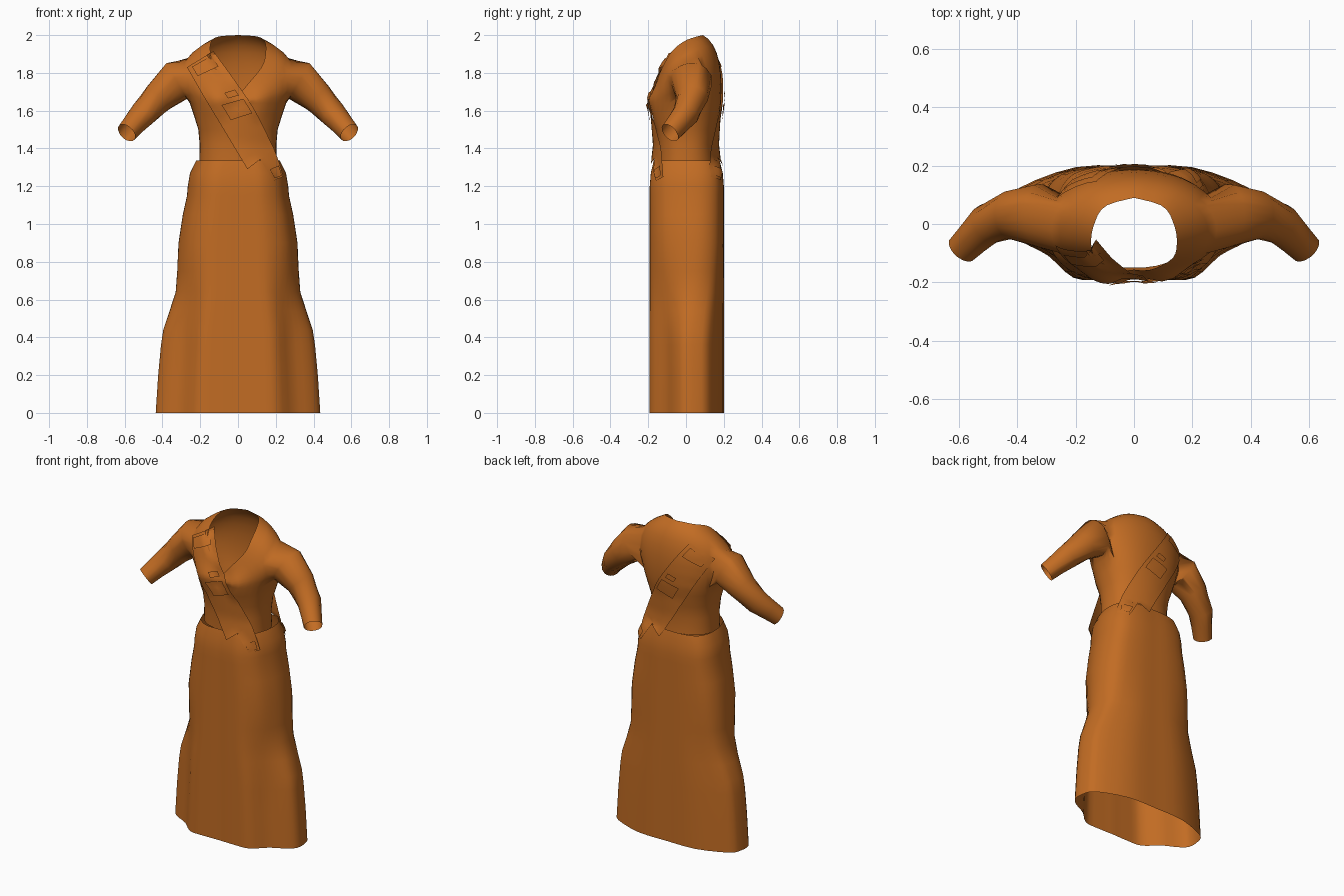
import bpy, bmesh, math
from mathutils import Vector
from mathutils.bvhtree import BVHTree

if "Cube" in bpy.data.objects:
    bpy.data.objects.remove(bpy.data.objects["Cube"])

mat = bpy.data.materials.new("rust_cloth")
mat.diffuse_color = (0.54, 0.15, 0.017, 1)
mat.use_nodes = True
mat.node_tree.nodes["Principled BSDF"].inputs["Base Color"].default_value = mat.diffuse_color


def curve(pts, t):
    """Catmull-Rom point through pts, t in 0..1"""
    n = len(pts) - 1
    f = min(max(t, 0), 1) * n
    i = min(int(f), n - 1)
    f -= i
    p = [Vector(pts[min(max(k, 0), n)]) for k in range(i - 1, i + 3)]
    return 0.5 * (2 * p[1] + (p[2] - p[0]) * f + (2 * p[0] - 5 * p[1] + 4 * p[2] - p[3]) * f ** 2
                  + (3 * p[1] - p[0] - 3 * p[2] + p[3]) * f ** 3)


def lerp_table(tab, z):
    for (a, u), (b, v) in zip(tab, tab[1:]):
        if z <= b:
            return u + (v - u) * max(0, (z - a) / (b - a))
    return tab[-1][1]


def finish(name, bm, angle=50):
    bmesh.ops.recalc_face_normals(bm, faces=bm.faces)
    me = bpy.data.meshes.new(name)
    bm.to_mesh(me)
    bm.free()
    ob = bpy.data.objects.new(name, me)
    bpy.context.collection.objects.link(ob)
    me.materials.append(mat)
    bpy.ops.object.select_all(action='DESELECT')
    ob.select_set(True)
    bpy.context.view_layer.objects.active = ob
    bpy.ops.object.shade_smooth_by_angle(angle=math.radians(angle))
    return ob


def quads(bm, rows, closed=False, skip=lambda r, c: False):
    n = len(rows[0])
    for r in range(len(rows) - 1):
        for c in range(n if closed else n - 1):
            if not skip(r, c):
                d = (c + 1) % n
                bm.faces.new((rows[r][c], rows[r][d], rows[r + 1][d], rows[r + 1][c]))


# skirt: rounded hip section blending into a pinched-front hem section
hip = [(0, -.19), (.25, -.192), (.52, -.185), (.8, -.135), (.95, -.05), (1, .03),
       (.96, .11), (.78, .172), (.4, .198), (0, .2)]
hem = [(0, -.19), (.25, -.192), (.48, -.184), (.68, -.108), (.88, -.062), (.99, -.015),
       (.99, .06), (.9, .125), (.46, .195), (0, .2)]
rings = [(0, .435, 1), (.2, .422, 1), (.36, .407, 1), (.44, .395, .9), (.54, .362, .7), (.64, .33, .4),
         (.75, .322, .2), (.9, .315, 0), (1.05, .292, 0), (1.15, .27, 0), (1.2, .266, 0), (1.27, .254, 0),
         (1.335, .222, 0)]
bm = bmesh.new()
rows = []
for z, w, k in rings:
    s = lerp_table([(1.2, 1), (1.27, .97), (1.335, .89)], z)
    side = [curve(hip, i / 27).lerp(curve(hem, i / 27), k) for i in range(28)]
    loop = [(p.x, p.y) for p in side] + [(-p.x, p.y) for p in side[-2:0:-1]]
    rows.append([bm.verts.new((x * w, y * s, z)) for x, y in loop])
quads(bm, rows, closed=True)
skirt = finish("skirt", bm)

# bodice: right half lofted up to a V neckline, with a sleeve grown from the arm hole
N = 20
neck = [(0, -.155, 1.68), (.06, -.155, 1.75), (.13, -.12, 1.84), (.147, -.07, 1.92),
        (.138, -.005, 1.97), (.10, .06, 1.993), (0, .09, 2.0)]
torso = [(1.32, .205, -.15, .155), (1.42, .203, -.15, .147), (1.5, .21, -.16, .16),
         (1.58, .235, -.17, .177), (1.64, .255, -.17, .185)]
steps = [.14, .28, .43, .58, .71, .86, 1]


def bust(p):
    if p.y < 0:
        p.y -= .035 * math.exp(-((p.x - .115) ** 2 + (p.z - 1.635) ** 2) / .005)
    return p


def ring_point(ring, c):
    z, w, yf, yb = ring
    a = math.pi * c / N
    x = w * abs(math.sin(a)) ** .85 if 0 < c < N else 0
    y = math.cos(a)
    return Vector((x, (yf if y > 0 else yb) * abs(y) ** .85, z))


bm = bmesh.new()
rows = [[bm.verts.new(bust(ring_point(r, c))) for c in range(N + 1)] for r in torso]
for t in steps:
    row = []
    for c in range(N + 1):
        a, b = ring_point(torso[-1], c), curve(neck, c / N)
        k = Vector((a.x * (1.1 + .42 * math.sin(math.pi * c / N) ** 2), a.y * 1.1, b.z - .035 - .025 * c / N))
        row.append(bm.verts.new(bust((1 - t) ** 2 * a + 2 * t * (1 - t) * k + t * t * b)))
    rows.append(row)
r0, r1, c0, c1 = 4, 8, 7, 13
quads(bm, rows, skip=lambda r, c: r0 <= r < r1 and c0 <= c < c1)
loop = ([rows[r0][c] for c in range(c0, c1 + 1)] + [rows[r][c1] for r in range(r0 + 1, r1 + 1)]
        + [rows[r1][c] for c in range(c1 - 1, c0 - 1, -1)] + [rows[r][c0] for r in range(r1 - 1, r0, -1)])
mid = sum((v.co for v in loop), Vector()) / len(loop)


def frame(d):
    d = Vector(d).normalized()
    e1 = (Vector((0, 0, 1)) - d * d.z).normalized()
    return e1, d.cross(e1)


arm = [((.325, .03, 1.757), .11, (.87, 0, -.5)), ((.42, .032, 1.67), .085, (.72, -.05, -.7)),
       ((.503, .0, 1.583), .071, (.65, -.4, -.65)), ((.55, -.045, 1.53), .061, (.58, -.55, -.6)),
       ((.59, -.085, 1.483), .055, (.55, -.6, -.58))]
e1, e2 = frame(arm[0][2])
angles = [math.atan2((v.co - mid).dot(e2), (v.co - mid).dot(e1)) for v in loop]
sleeve = [loop]
for c, r, d in arm:
    e1, e2 = frame(d)
    sleeve.append([bm.verts.new(Vector(c) + r * (math.cos(a) * e1 + math.sin(a) * e2)) for a in angles])
quads(bm, sleeve, closed=True)
bodice = finish("bodice", bm, 70)
mirror = bodice.modifiers.new("mirror", 'MIRROR')
mirror.merge_threshold = .0005

# sash: strips laid over the front and back of the body
bpy.context.view_layer.update()
deps = bpy.context.evaluated_depsgraph_get()
trees = [BVHTree.FromObject(o, deps) for o in (bodice, skirt)]
limits = {-1: [(1.2, .185), (1.33, .175), (1.42, .165), (1.6, .18), (1.75, .16), (1.84, .115), (1.92, .06)],
          1: [(1.2, .18), (1.33, .175), (1.42, .165), (1.6, .175), (1.77, .18), (1.88, .155), (1.94, .12)]}


def lay(x, z, side, lift):
    depth = lerp_table(limits[side], z) - 1.2 * x * x
    hits = [t.ray_cast(Vector((x, side, z)), Vector((0, -side, 0)))[0] for t in trees]
    best = max([h.y * side for h in hits if h] + [depth])
    return Vector((x, side * (min(best, depth + .06) + lift), z))


def strip(bm, left, right, side, lift, t0=0, t1=1, s0=0, s1=1, nu=8, nv=24):
    rows = []
    for j in range(nv + 1):
        t = t0 + (t1 - t0) * j / nv
        a, b = curve(left, t), curve(right, t)
        row = []
        for i in range(nu + 1):
            p = a.lerp(b, s0 + (s1 - s0) * i / nu)
            row.append(bm.verts.new(lay(p.x, p.y, side, lift)))
        rows.append(row)
    quads(bm, rows)


left = [(-.27, 1.83), (-.19, 1.69), (-.10, 1.54), (.05, 1.29)]
right = [(-.13, 1.915), (-.01, 1.75), (.09, 1.60), (.19, 1.40)]
tail_l = [(.10, 1.37), (.15, 1.29), (.19, 1.23)]
tail_r = [(.19, 1.40), (.22, 1.32), (.24, 1.25)]
for name, side in (("front", -1), ("back", 1)):
    bm = bmesh.new()
    strip(bm, left, right, side, .010)
    strip(bm, tail_l, tail_r, side, .008, nu=4, nv=8)
    finish(name + "_sash", bm)
    # small raised pockets and buckle on the sash
    bm = bmesh.new()
    for t0, t1, s0, s1 in ((.04, .16, .15, .85), (.40, .47, .55, .85), (.52, .68, .3, .9)):
        strip(bm, left, right, side, .02, t0, t1, s0, s1, 4, 4)
    strip(bm, tail_l, tail_r, side, .018, .55, .9, .2, .9, 3, 3)
    finish(name + "_sash_pockets", bm)
